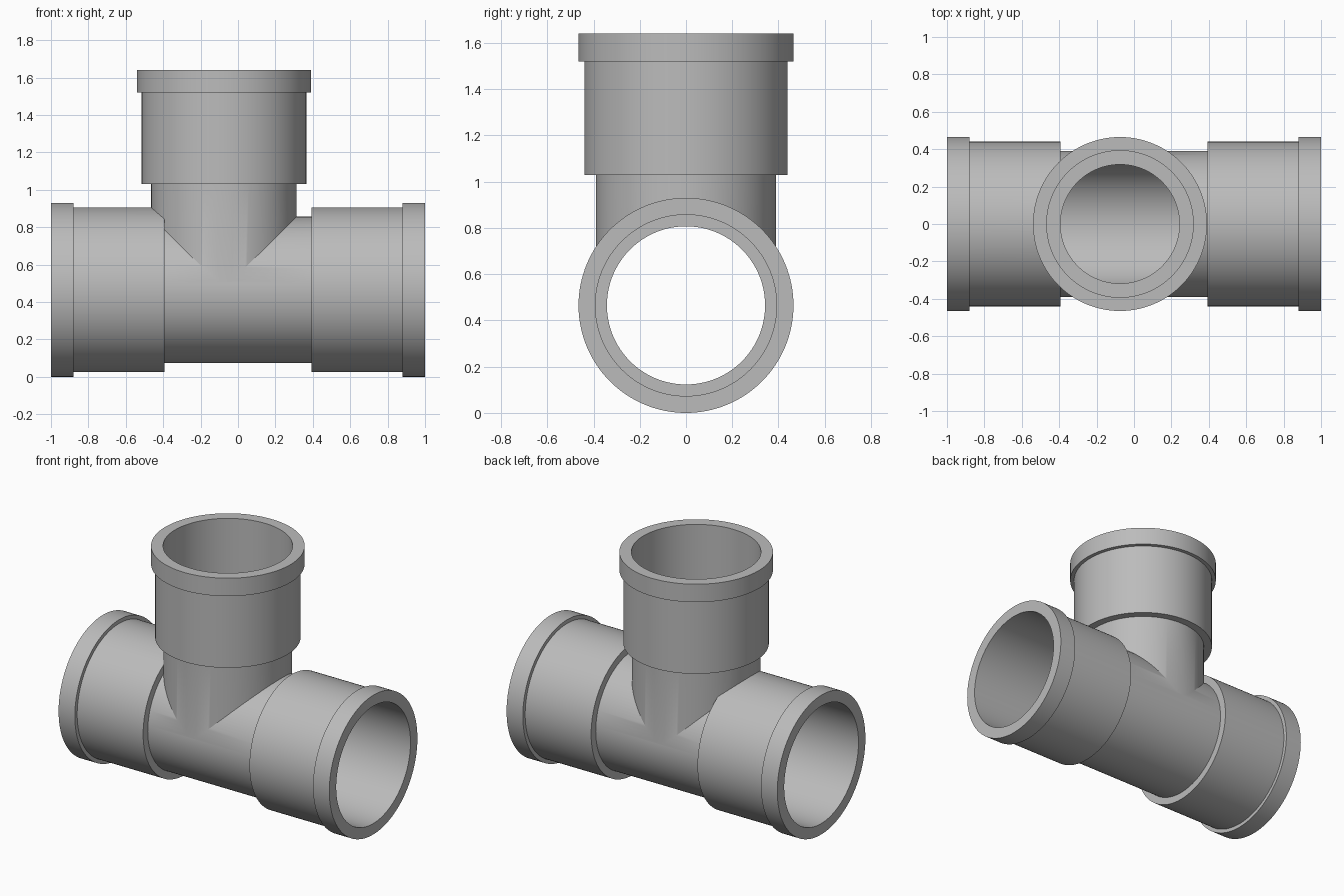
import bpy
import bmesh
import math
from mathutils import Matrix

SEGMENTS = 128
AXIS_Z = 0.465
BRANCH_X = -0.075

cube = bpy.data.objects.get("Cube")
if cube:
    bpy.data.objects.remove(cube, do_unlink=True)

plastic = bpy.data.materials.new("grey plastic")
plastic.use_nodes = True
colour = (0.5, 0.5, 0.5, 1)
plastic.diffuse_color = colour
plastic.node_tree.nodes["Principled BSDF"].inputs["Base Color"].default_value = colour


def lathe(name, profile, matrix):
    """Closed solid of revolution from (radius, height) pairs, bottom to top."""
    bm = bmesh.new()
    rings = []
    for radius, height in profile:
        angles = [2 * math.pi * i / SEGMENTS for i in range(SEGMENTS)]
        rings.append([bm.verts.new((radius * math.cos(a), radius * math.sin(a), height))
                      for a in angles])
    for low, high in zip(rings, rings[1:]):
        for i in range(SEGMENTS):
            j = (i + 1) % SEGMENTS
            bm.faces.new((low[i], low[j], high[j], high[i]))
    bm.faces.new(rings[0][::-1])
    bm.faces.new(rings[-1])
    bm.transform(matrix)
    bmesh.ops.recalc_face_normals(bm, faces=bm.faces[:])
    mesh = bpy.data.meshes.new(name)
    bm.to_mesh(mesh)
    bm.free()
    mesh.materials.append(plastic)
    obj = bpy.data.objects.new(name, mesh)
    bpy.context.collection.objects.link(obj)
    return obj


def combine(target, other, operation):
    """Apply a boolean and discard the helper."""
    bpy.ops.object.select_all(action='DESELECT')
    bpy.context.view_layer.objects.active = target
    target.select_set(True)
    mod = target.modifiers.new(operation.lower(), 'BOOLEAN')
    mod.operation = operation
    mod.solver = 'EXACT'
    mod.object = other
    bpy.ops.object.modifier_apply(modifier=mod.name)
    bpy.data.objects.remove(other, do_unlink=True)


def mirrored(half):
    """Extend a half profile to both ends of the run."""
    return [(r, -h) for r, h in reversed(half)] + half


along_x = Matrix.Translation((0, 0, AXIS_Z)) @ Matrix.Rotation(math.pi / 2, 4, 'Y')
upright = Matrix.Translation((BRANCH_X, 0, 0))

# Outer shells: pipe, socket and collar
run = [(0.391, 0.393), (0.44, 0.393), (0.44, 0.88), (0.465, 0.88), (0.465, 1)]
tee = lathe("tee_fitting", mirrored(run), along_x)
branch = [(0.389, AXIS_Z), (0.389, 1.03), (0.44, 1.03), (0.44, 1.52),
          (0.465, 1.52), (0.465, 1.64)]
combine(tee, lathe("branch", branch, upright), 'UNION')

# Bores: narrow pipe widening into each socket
run_bore = [(0.342, 0.45), (0.392, 0.45), (0.392, 1.1)]
combine(tee, lathe("run_bore", mirrored(run_bore), along_x), 'DIFFERENCE')
branch_bore = [(0.318, AXIS_Z), (0.318, 1.09), (0.392, 1.09), (0.392, 1.75)]
combine(tee, lathe("branch_bore", branch_bore, upright), 'DIFFERENCE')

bpy.ops.object.select_all(action='DESELECT')
tee.select_set(True)
bpy.context.view_layer.objects.active = tee
bpy.ops.object.shade_smooth_by_angle(angle=math.radians(25))
